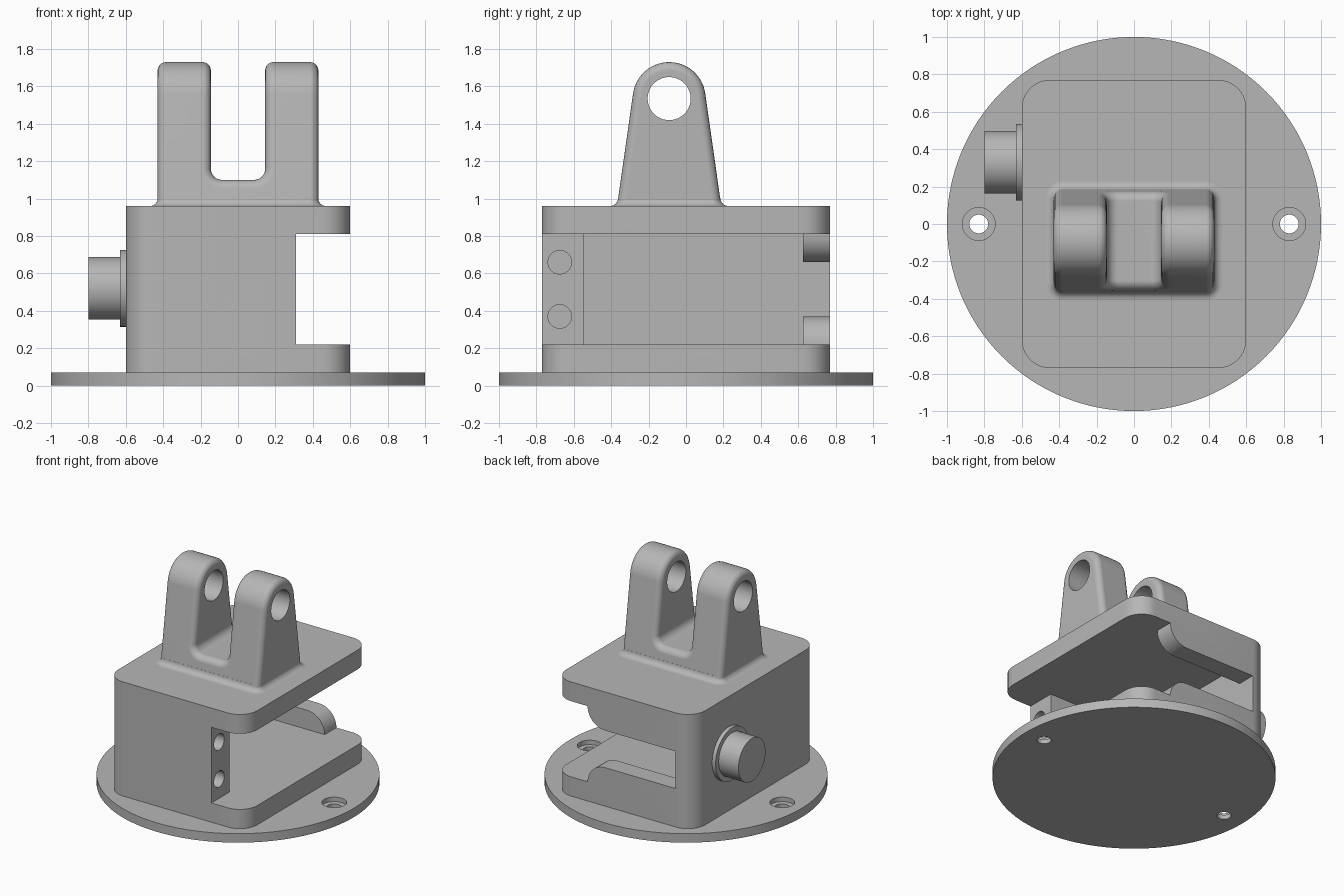
import bpy, bmesh
from math import sin, cos, pi, radians

if "Cube" in bpy.data.objects:
    bpy.data.objects.remove(bpy.data.objects["Cube"], do_unlink=True)

grey = bpy.data.materials.new("machined grey")
grey.use_nodes = True
grey.diffuse_color = (0.47, 0.47, 0.47, 1)
grey.node_tree.nodes["Principled BSDF"].inputs["Base Color"].default_value = (0.47, 0.47, 0.47, 1)

PLACE = {"x": lambda u, v, w: (w, u, v),
         "y": lambda u, v, w: (u, w, v),
         "z": lambda u, v, w: (u, v, w)}


def arc(cu, cv, r, a0, a1, n=10):
    """Points on an arc, angles in degrees."""
    return [(cu + r * cos(radians(a0 + (a1 - a0) * i / n)),
             cv + r * sin(radians(a0 + (a1 - a0) * i / n))) for i in range(n + 1)]


def circle(cu, cv, r, n=64):
    return arc(cu, cv, r, 0, 360, n)[:-1]


def rounded_rect(u0, u1, v0, v1, r):
    return (arc(u1 - r, v1 - r, r, 0, 90) + arc(u0 + r, v1 - r, r, 90, 180)
            + arc(u0 + r, v0 + r, r, 180, 270) + arc(u1 - r, v0 + r, r, 270, 360))


def loft(name, loops, axis):
    """Closed solid through a list of (outline, position) sections."""
    bm = bmesh.new()
    rings = [[bm.verts.new(PLACE[axis](u, v, w)) for u, v in pts] for pts, w in loops]
    n = len(rings[0])
    for a, b in zip(rings, rings[1:]):
        for i in range(n):
            j = (i + 1) % n
            bm.faces.new((a[i], a[j], b[j], b[i]))
    bm.faces.new(rings[0])
    bm.faces.new(rings[-1])
    bmesh.ops.recalc_face_normals(bm, faces=bm.faces)
    mesh = bpy.data.meshes.new(name)
    bm.to_mesh(mesh)
    bm.free()
    mesh.materials.append(grey)
    obj = bpy.data.objects.new(name, mesh)
    bpy.context.collection.objects.link(obj)
    return obj


def prism(name, pts, axis, lo, hi):
    return loft(name, [(pts, lo), (pts, hi)], axis)


def box_outline(u0, u1, v0, v1):
    return [(u0, v0), (u1, v0), (u1, v1), (u0, v1)]


def select(obj):
    bpy.ops.object.select_all(action="DESELECT")
    obj.select_set(True)
    bpy.context.view_layer.objects.active = obj


def boolean(obj, cutter, operation="DIFFERENCE"):
    select(obj)
    mod = obj.modifiers.new("cut", "BOOLEAN")
    mod.operation, mod.object, mod.solver = operation, cutter, "EXACT"
    bpy.ops.object.modifier_apply(modifier=mod.name)
    bpy.data.objects.remove(cutter, do_unlink=True)


def smooth(obj):
    select(obj)
    bpy.ops.object.shade_smooth_by_angle(angle=radians(30))


# Round base plate with two counterbored screw holes
base = prism("base_plate", circle(0, 0, 1, 128), "z", 0, 0.07)
for side in (-1, 1):
    boolean(base, prism("screw_hole", circle(side * 0.83, 0, 0.05, 40), "z", -0.1, 0.2))
    boolean(base, prism("counterbore", circle(side * 0.83, 0, 0.088, 40), "z", 0.035, 0.2))
smooth(base)

# Housing block, hollow and open on one side
housing = prism("housing", rounded_rect(-0.6, 0.6, -0.77, 0.77, 0.15), "z", 0.07, 0.96)
boolean(housing, prism("cavity", box_outline(-0.45, 1, 0.22, 0.81), "y", -0.545, 0.625))
boolean(housing, prism("side_gap", box_outline(0.31, 1, 0.22, 0.81), "y", -1, 0.3))

# Rear window between two lips with rounded ends
window = ([(-0.45, 0.37)] + arc(0.16, 0.22, 0.15, 90, 0) + [(1, 0.22), (1, 0.81)]
          + arc(0.16, 0.81, 0.15, 360, 270) + [(-0.45, 0.66)])
boolean(housing, prism("rear_window", window, "y", 0.6, 1))

# Two bolt holes in the edge of the front wall
for z in (0.37, 0.66):
    boolean(housing, prism("bolt_hole", circle(-0.675, z, 0.063, 40), "x", -0.05, 0.5))
smooth(housing)

# Side plug with flange
smooth(prism("plug_flange", circle(0.33, 0.52, 0.205), "x", -0.63, -0.58))
smooth(prism("plug_shaft", circle(0.33, 0.52, 0.167), "x", -0.8, -0.58))

# Clevis: a tapered domed profile crossed with a U-shaped outline
dome = arc(-0.09, 1.535, 0.195, 8, 172, 28)
clevis = prism("clevis", [(-0.38, 0.88)] + [(0.2, 0.88)] + dome, "x", -0.43, 0.43)
slot = ([(0.145, 2), (-0.145, 2)] + arc(-0.085, 1.16, 0.06, 180, 270, 6)
        + arc(0.085, 1.16, 0.06, 270, 360, 6))
boolean(clevis, prism("slot", slot, "y", -1, 1))
select(clevis)
bevel = clevis.modifiers.new("round_edges", "BEVEL")
bevel.width, bevel.segments = 0.045, 5
bevel.limit_method, bevel.angle_limit = "ANGLE", radians(50)
bevel.use_clamp_overlap = False
bpy.ops.object.modifier_apply(modifier=bevel.name)
boolean(clevis, prism("pin_hole", circle(-0.09, 1.535, 0.115), "x", -1, 1))
smooth(clevis)
clevis.modifiers.new("even_shading", "WEIGHTED_NORMAL").keep_sharp = True

# Concave fillet where the clevis meets the housing
sections = []
for i in range(8):
    a = pi / 2 * i / 7
    out = 0.045 * (1 - sin(a)) - 0.002
    sections.append((rounded_rect(-0.43 - out, 0.43 + out, -0.365 - out, 0.185 + out, 0.05 + out),
                     0.96 + 0.045 * (1 - cos(a))))
smooth(loft("clevis_fillet", sections, "z"))
